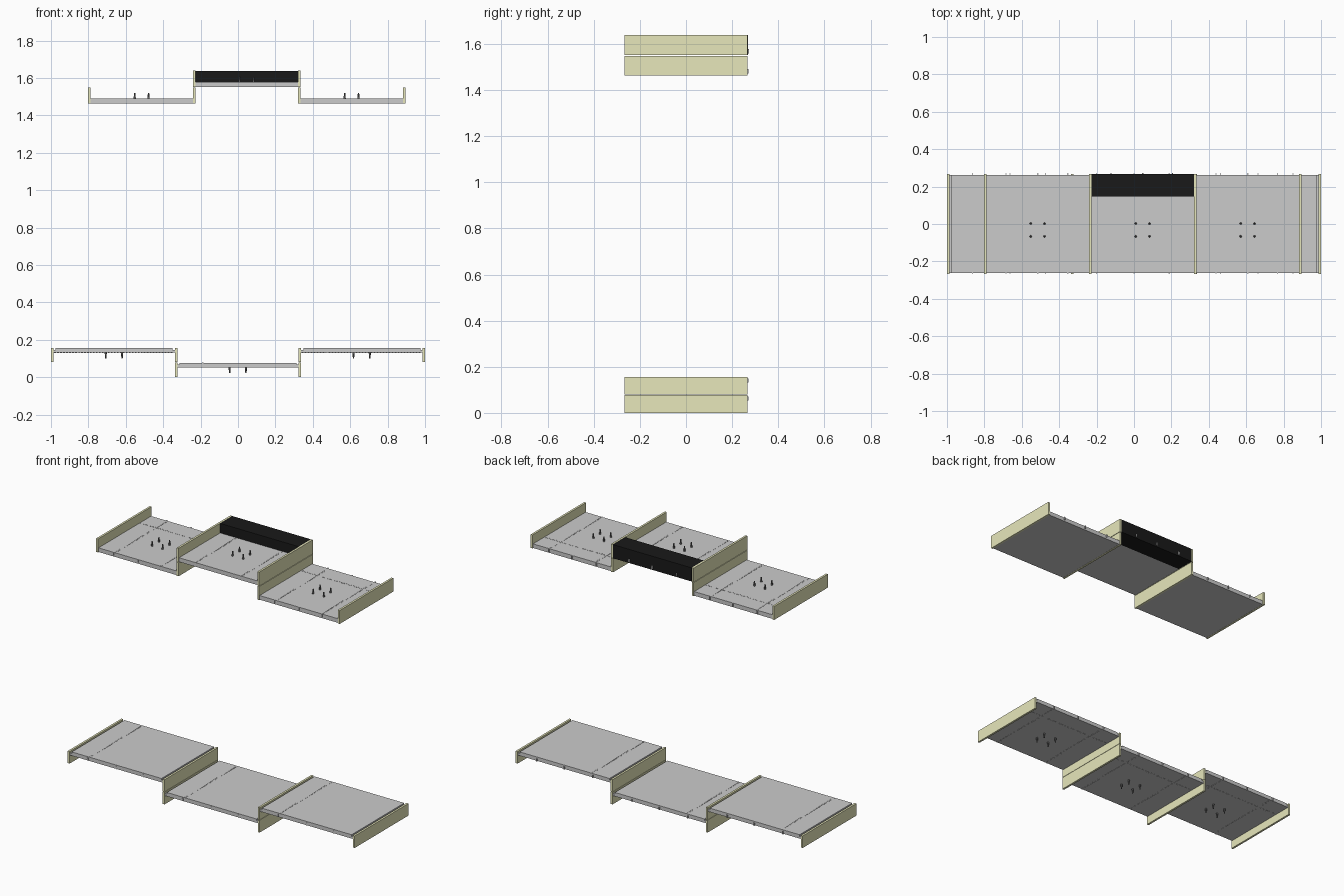
import bpy

if "Cube" in bpy.data.objects:
    bpy.data.objects.remove(bpy.data.objects["Cube"])

def material(name, rgb):
    m = bpy.data.materials.new(name)
    m.diffuse_color = (*rgb, 1)
    m.use_nodes = True
    m.node_tree.nodes["Principled BSDF"].inputs["Base Color"].default_value = m.diffuse_color
    return m

CREAM = material("cream", (0.80, 0.80, 0.50))
BLACK = material("black", (0.01, 0.01, 0.01))
LIGHT = material("light_grey", (0.62, 0.62, 0.62))
DARK = material("dark_grey", (0.12, 0.12, 0.12))
Y0, Y1, FOLD = -0.267, 0.267, 0.15

def mesh(name, boxes, mat=None):
    """One object made of axis-aligned boxes (x0, x1, y0, y1, z0, z1)."""
    verts, faces = [], []
    for x0, x1, y0, y1, z0, z1 in boxes:
        n = len(verts)
        verts += [(x, y, z) for z in (z0, z1) for x, y in ((x0, y0), (x1, y0), (x1, y1), (x0, y1))]
        faces += [(n + 3, n + 2, n + 1, n), (n + 4, n + 5, n + 6, n + 7)]
        faces += [(n + i, n + (i + 1) % 4, n + (i + 1) % 4 + 4, n + i + 4) for i in range(4)]
    me = bpy.data.meshes.new(name)
    me.from_pydata(verts, [], faces)
    ob = bpy.data.objects.new(name, me)
    bpy.context.collection.objects.link(ob)
    if mat:
        me.materials.append(mat)
    return ob

def stitch_y(x, y0, y1, z, step=0.016):
    n = int((y1 - y0) / step)
    return [(x - .004, x + .004, y0 + i * step + .003, y0 + i * step + .013, z - .001, z + .001) for i in range(n)]

def stitch_x(x0, x1, y, z, step=0.016):
    n = int((x1 - x0) / step)
    return [(x0 + i * step + .003, x0 + i * step + .013, y - .004, y + .004, z - .001, z + .001) for i in range(n)]

def tray(name, cx, base, half, up, height, thick, flap=False):
    """Shelf tray; up = 1 has its walls pointing up from base, -1 hanging down."""
    def zs(a, b):
        return tuple(sorted((base + up * a, base + up * b)))
    t = 0.0065
    # side walls
    mesh(name + "_side_walls", [(cx + s * half - t, cx + s * half + t, Y0, Y1, *zs(0, height)) for s in (-1, 1)], CREAM)
    # deck in two layers, the outer one slightly inset
    xi = half - t
    back = FOLD - .003 if flap else 0.262
    inset = 0.012 if up < 0 else 0
    mesh(name + "_deck", [(cx - xi + inset, cx + xi - inset, -.262, back, *zs(.001, thick * .45)),
                          (cx - xi, cx + xi, -.262, back, *zs(thick * .45, thick))])
    # perforated fold lines
    zin, off = base + up * thick, half - 0.16 * half / .281
    rows = stitch_y(cx - off * 1.32, -.26, back, zin) + stitch_y(cx + off * 1.32, -.26, back, zin)
    if not flap:
        rows += stitch_x(cx - xi, cx + xi, FOLD, zin)
    if up < 0:
        rows += stitch_y(cx - off * 1.32, -.26, back, base - .001)
    mesh(name + "_fold_lines", rows, LIGHT)
    # edge ticks on front and back
    k = half / .281
    mesh(name + "_edge_tabs", [(cx + dx * k - .003, cx + dx * k + .003, y - .003, y + .003, *zs(thick * .3, thick))
                               for dx in (-.17, 0, .16) for y in ((-.262, .268) if not flap else (.27,))], LIGHT)
    # four tapered pins
    for i, (dx, y) in enumerate([(a, b) for a in (-.038, .036) for b in (-.066, 0.002)]):
        bpy.ops.mesh.primitive_cone_add(vertices=12, radius1=.006, radius2=.0035, depth=.03,
                                        location=(cx + dx * k, y, base + up * (thick + .015)),
                                        rotation=(0 if up > 0 else 3.14159, 0, 0))
        pin = bpy.context.object
        pin.name = f"{name}_pin_{i}"
        pin.data.materials.append(DARK)
        bpy.ops.object.shade_smooth_by_angle()
    # thick black flap at the back
    if flap:
        mesh(name + "_back_flap", [(cx - xi, cx + xi, FOLD - .003, .268, base + .001, base + height - .001)], BLACK)

# upper row, middle tray raised
UC, UP = 0.047, 0.5613
tray("upper_left_tray", UC - UP, 1.463, UP / 2, 1, .085, .027)
tray("upper_middle_tray", UC, 1.551, UP / 2, 1, .088, .027, flap=True)
tray("upper_right_tray", UC + UP, 1.463, UP / 2, 1, .085, .027)

# lower row, inverted, middle tray dropped
LP = 0.6623
tray("lower_left_tray", -LP, .156, LP / 2, -1, .076, .025)
tray("lower_middle_tray", 0, .078, LP / 2, -1, .078, .025)
tray("lower_right_tray", LP, .156, LP / 2, -1, .076, .025)
